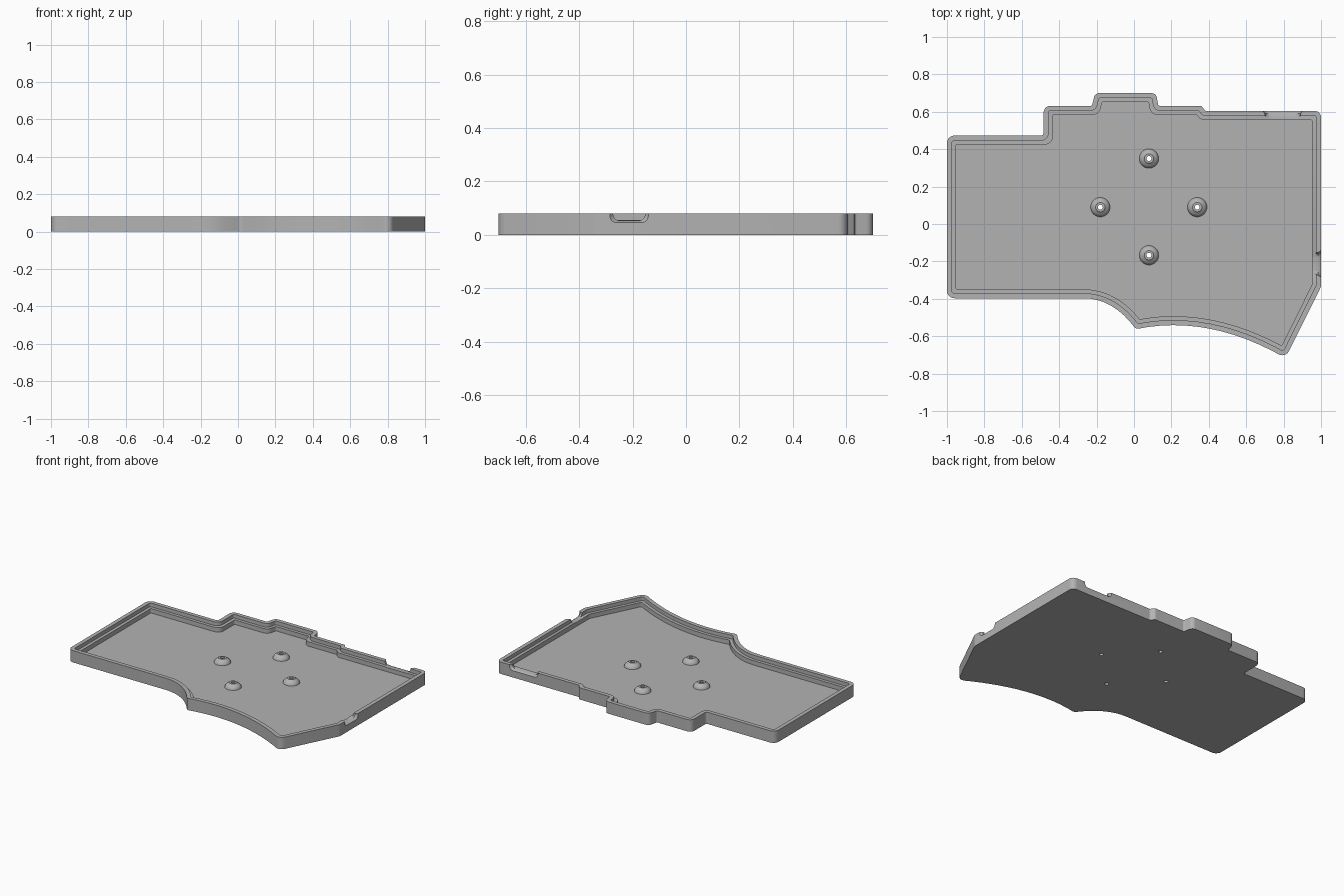
import bpy, bmesh, math
from mathutils import Vector

cube = bpy.data.objects.get("Cube")
if cube:
    bpy.data.objects.remove(cube, do_unlink=True)

TOP, LEDGE, FLOOR = 0.08, 0.055, 0.025
RIM, WALL = 0.027, 0.048
HOLE = 0.013

grey = bpy.data.materials.new("grey_plastic")
grey.use_nodes = True
colour = (0.45, 0.45, 0.45, 1)
grey.diffuse_color = colour
grey.node_tree.nodes["Principled BSDF"].inputs["Base Color"].default_value = colour


def make_object(name, bm):
    bmesh.ops.recalc_face_normals(bm, faces=bm.faces)
    mesh = bpy.data.meshes.new(name)
    bm.to_mesh(mesh)
    bm.free()
    mesh.materials.append(grey)
    obj = bpy.data.objects.new(name, mesh)
    bpy.context.collection.objects.link(obj)
    return obj


def loft(name, rings, cap=True):
    """Skin a stack of equal-length rings of points."""
    bm = bmesh.new()
    rows = [[bm.verts.new(p) for p in ring] for ring in rings]
    n = len(rows[0])
    for a, b in zip(rows, rows[1:]):
        for i in range(n):
            j = (i + 1) % n
            bm.faces.new((a[i], a[j], b[j], b[i]))
    if cap:
        bm.faces.new(rows[0])
        bm.faces.new(rows[-1])
    return make_object(name, bm)


def smooth(obj):
    bpy.ops.object.select_all(action='DESELECT')
    obj.select_set(True)
    bpy.context.view_layer.objects.active = obj
    bpy.ops.object.shade_smooth_by_angle(angle=math.radians(30))


def sweep(a, c, b, n):
    """Inner points of a curve from a to b, pulled towards c."""
    a, b, c = Vector(a), Vector(b), Vector(c)
    pts = []
    for i in range(1, n):
        t = i / n
        p = a * (1 - t) ** 2 + c * 2 * t * (1 - t) + b * t * t
        pts.append((p.x, p.y, 0))
    return pts


# Case outline, anticlockwise: x, y, corner radius
heel, tip = (0.01, -0.562), (0.81, -0.717)
outline = [(-1, -0.397, 0.04), (-0.27, -0.397, 0)]
outline += sweep((-0.27, -0.397), (-0.11, -0.397), heel, 8)
outline += [(*heel, 0.03)]
outline += sweep(heel, (0.4, -0.48), tip, 12)
outline += [(*tip, 0.04), (1, -0.335, 0.04), (1, 0.605, 0.035),
            (0.38, 0.605, 0.01), (0.362, 0.632, 0.02),
            (0.13, 0.632, 0.01), (0.118, 0.7, 0.03),
            (-0.208, 0.7, 0.03), (-0.225, 0.632, 0.01),
            (-0.483, 0.632, 0.035), (-0.483, 0.473, 0.015), (-1, 0.473, 0.04)]


def ring(inset, z, steps=6):
    """Outline moved inwards, with its corners rounded."""
    n = len(outline)
    pts = [Vector(p[:2]) for p in outline]
    moved, turns = [], []
    for i in range(n):
        d1 = (pts[i] - pts[i - 1]).normalized()
        d2 = (pts[(i + 1) % n] - pts[i]).normalized()
        n1, n2 = Vector((-d1.y, d1.x)), Vector((-d2.y, d2.x))
        moved.append(pts[i] + (n1 + n2) * inset / (1 + n1.dot(n2)))
        turns.append((d1, d2, n1, math.atan2(d1.cross(d2), d1.dot(d2))))
    out = []
    for p, (d1, d2, n1, turn), corner in zip(moved, turns, outline):
        r = corner[2]
        if r == 0:
            out.append((p.x, p.y, z))
            continue
        r = max(r - inset, 0.008) if turn > 0 else min(r + inset, 0.04)
        side = math.copysign(1, turn)
        start = p - d1 * r * math.tan(abs(turn) / 2)
        for k in range(steps + 1):
            a = abs(turn) * k / steps
            q = start + d1 * r * math.sin(a) + n1 * side * r * (1 - math.cos(a))
            out.append((q.x, q.y, z))
    return out


# Tray with a stepped rim
tray = loft("case_tray", [ring(0, 0), ring(0, TOP), ring(RIM, TOP),
                          ring(RIM, LEDGE), ring(WALL, LEDGE), ring(WALL, FLOOR)])


def notch(name, half, place):
    """Flared U-shaped cutter; place maps (along, depth, z) to a point."""
    rings = []
    for depth, grow in ((-0.01, 0.02), (0.015, 0), (0.06, 0)):
        w, bottom, r = half + grow, 0.053 - grow * 0.6, 0.025
        u = [(-w, 0.15)]
        for side in (-1, 1):
            for k in range(7):
                a = math.pi / 2 * (k if side < 0 else 6 - k) / 6
                u.append((side * (w - r + r * math.cos(a)),
                          bottom + r - r * math.sin(a)))
        u.append((w, 0.15))
        rings.append([place(s, depth, z) for s, z in u])
    return loft(name, rings)


def circle(x, y, r, z, n=32):
    return [(x + r * math.cos(2 * math.pi * i / n),
             y + r * math.sin(2 * math.pi * i / n), z) for i in range(n)]


# Port notches and screw holes
bosses = [(0.08, 0.35), (-0.18, 0.09), (0.338, 0.09), (0.08, -0.167)]
cutters = [
    notch("side_port_cutter", 0.06, lambda s, d, z: (1 - d, -0.213 + s, z)),
    notch("back_port_cutter", 0.095, lambda s, d, z: (0.795 + s, 0.605 - d, z)),
]
for x, y in bosses:
    cutters.append(loft("hole_cutter", [circle(x, y, HOLE, -0.05), circle(x, y, HOLE, 0.1)]))

bpy.context.view_layer.objects.active = tray
for cutter in cutters:
    cutter.hide_render = True
    mod = tray.modifiers.new("cut", 'BOOLEAN')
    mod.operation, mod.solver, mod.object = 'DIFFERENCE', 'EXACT', cutter
    bpy.ops.object.modifier_apply(modifier=mod.name)
for cutter in cutters:
    bpy.data.objects.remove(cutter, do_unlink=True)
smooth(tray)

# Domed screw bosses
dome = [(0.052, FLOOR), (0.05, 0.033), (0.045, 0.041), (0.037, 0.048),
        (0.027, 0.053), (0.025, 0.056), (HOLE, 0.056), (HOLE, FLOOR)]
for i, (x, y) in enumerate(bosses):
    smooth(loft(f"screw_boss_{i + 1}", [circle(x, y, r, z) for r, z in dome], cap=False))
